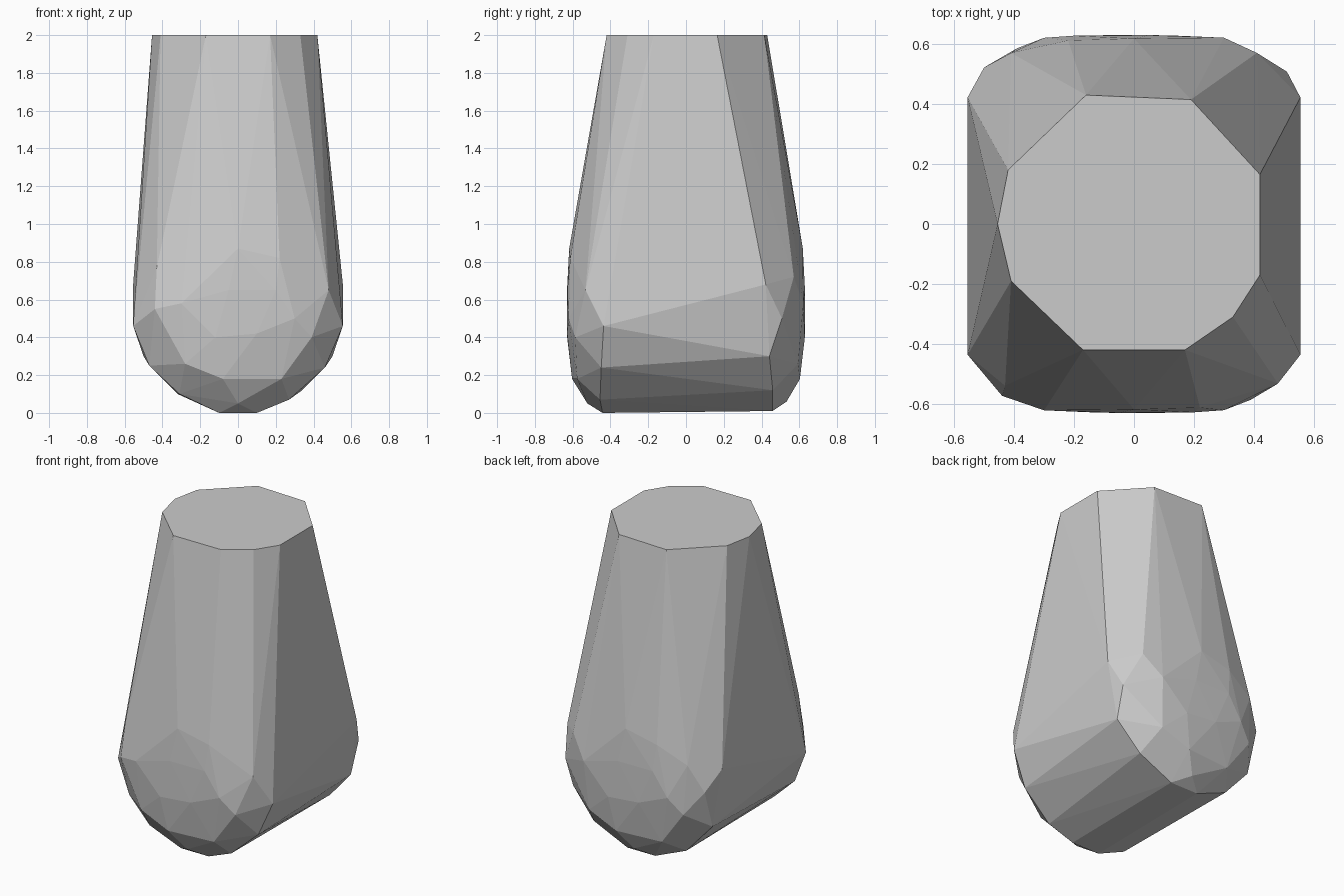
import bpy
import bmesh
from math import hypot, radians

default_cube = bpy.data.objects.get("Cube")
if default_cube:
    bpy.data.objects.remove(default_cube, do_unlink=True)

HEIGHT = 2.0
BULGE_CENTRE_Z = 0.55
BULGE_RADIUS = 0.56
END_DEPTH = 0.63
RIM_DROP = 0.19


def make_material(name, colour):
    material = bpy.data.materials.new(name)
    material.use_nodes = True
    material.diffuse_color = colour
    material.node_tree.nodes["Principled BSDF"].inputs["Base Color"].default_value = colour
    return material


def dome_point(x, z, side):
    """Place a facet corner on the shallow dome that closes one end."""
    radius = hypot(x, z - BULGE_CENTRE_Z) / BULGE_RADIUS
    return (x, side * (END_DEPTH - RIM_DROP * radius ** 5), z)


# Flat top outline
top_outline = [(-0.42, 0.18), (-0.16, 0.43), (0.19, 0.415), (0.42, 0.165),
               (0.42, -0.17), (0.33, -0.31), (0.17, -0.42), (-0.17, -0.42),
               (-0.41, -0.19), (-0.455, 0)]

# Rim corners of the front and back ends, as x and z
front_rim = [(0.555, 0.46), (0.46, 0.24), (0.27, 0.07), (0.1, 0), (-0.1, 0),
             (-0.31, 0.1), (-0.47, 0.25), (-0.555, 0.46),
             (0.48, 0.65), (-0.44, 0.55), (-0.43, 0.77), (0, 0.05)]
back_rim = [(0.555, 0.68), (0.5, 0.3), (0.34, 0.12), (0.1, 0.01), (-0.1, 0.01),
            (-0.32, 0.1), (-0.5, 0.3), (-0.555, 0.68),
            (0.51, 0.5), (-0.5, 0.55), (0.41, 0.72), (-0.41, 0.72), (0, 0.06)]

# Facet corners inside each end, mirrored in x for the back
dome_facets = [(0.23, 0.18), (-0.08, 0.18), (-0.28, 0.26), (0.39, 0.4),
               (0.1, 0.42), (-0.12, 0.4), (-0.3, 0.58), (0.3, 0.5),
               (0.2, 0.65), (-0.05, 0.65), (-0.27, 0.9), (0.22, 0.82),
               (0, 0.87)]

points = [(x, y, HEIGHT) for x, y in top_outline]
points += [dome_point(x, z, -1) for x, z in front_rim + dome_facets]
points += [dome_point(x, z, 1) for x, z in back_rim]
points += [dome_point(-x, z, 1) for x, z in dome_facets]

# Wrap the corners in one faceted body
bm = bmesh.new()
for point in points:
    bm.verts.new(point)
hull = bmesh.ops.convex_hull(bm, input=bm.verts[:], use_existing_faces=False)
loose = [v for v in bm.verts if not v.link_faces]
bmesh.ops.delete(bm, geom=loose, context="VERTS")
bmesh.ops.dissolve_limit(bm, angle_limit=radians(0.5),
                         verts=bm.verts[:], edges=bm.edges[:])
bmesh.ops.recalc_face_normals(bm, faces=bm.faces[:])

mesh = bpy.data.meshes.new("faceted_body")
bm.to_mesh(mesh)
bm.free()
mesh.materials.append(make_material("light_grey", (0.6, 0.6, 0.6, 1.0)))
body = bpy.data.objects.new("faceted_body", mesh)
bpy.context.collection.objects.link(body)
